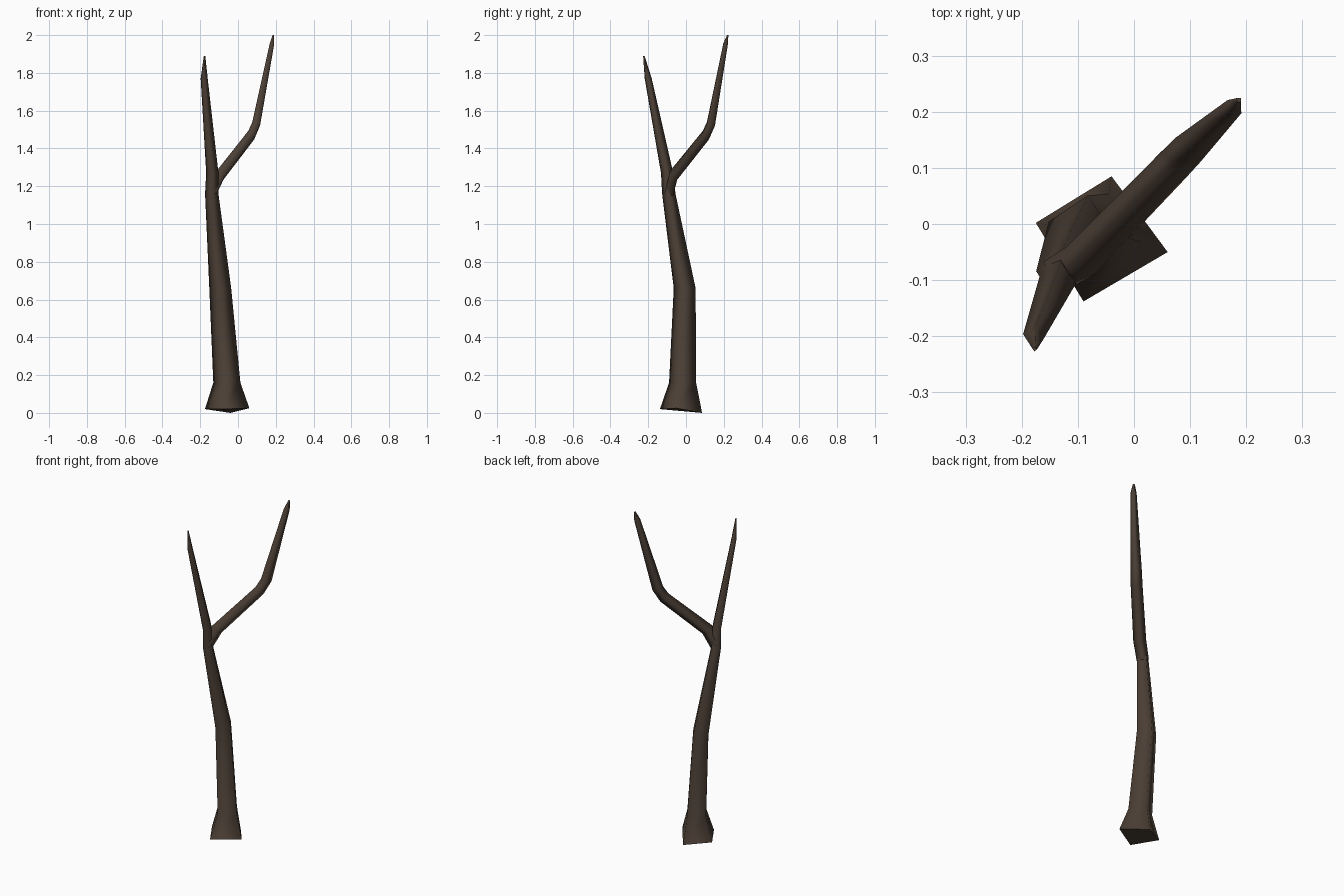
import bpy, bmesh, math
from mathutils import Vector

if "Cube" in bpy.data.objects:
    bpy.data.objects.remove(bpy.data.objects["Cube"])

bark = bpy.data.materials.new("dark brown bark")
bark.diffuse_color = (0.072, 0.05, 0.036, 1)
bark.use_nodes = True
bark.node_tree.nodes["Principled BSDF"].inputs["Base Color"].default_value = bark.diffuse_color


def limb(name, rings):
    """Skin a list of four-cornered rings into one smooth limb with flat ends."""
    bm = bmesh.new()
    loops = [[bm.verts.new(p) for p in ring] for ring in rings]
    for a, b in zip(loops, loops[1:]):
        for i in range(4):
            j = (i + 1) % 4
            bm.faces.new((a[i], a[j], b[j], b[i])).smooth = True
    for cap in (loops[0][::-1], loops[-1]):
        face = bm.faces.new(cap)
        for e in face.edges:
            e.smooth = False
    bmesh.ops.recalc_face_normals(bm, faces=bm.faces[:])
    mesh = bpy.data.meshes.new(name)
    bm.to_mesh(mesh)
    bm.free()
    mesh.materials.append(bark)
    obj = bpy.data.objects.new(name, mesh)
    bpy.context.collection.objects.link(obj)
    return obj


def level_ring(x, y, z, r):
    """Horizontal square ring, turned like the foot of the trunk."""
    return [Vector((x + r * math.cos(math.radians(-11 + 90 * k)),
                    y + r * math.sin(math.radians(-11 + 90 * k)), z)) for k in range(4)]


# trunk with flared, uneven foot, running on into the straight left branch
foot = [Vector(p) for p in ((0.06, -0.05, 0.025), (-0.04, 0.085, 0.0),
                            (-0.175, 0.002, 0.02), (-0.09, -0.138, 0.02))]
trunk = [(-0.059, -0.018, 0.16, 0.073), (-0.094, -0.007, 0.66, 0.059),
         (-0.139, -0.091, 1.16, 0.036), (-0.136, -0.1, 1.27, 0.033),
         (-0.179, -0.2, 1.77, 0.019), (-0.177, -0.223, 1.89, 0.004)]
limb("trunk", [foot] + [level_ring(*t) for t in trunk])

# bent side branch, rings square to its path
path = [((-0.137, -0.09, 1.165), 0.033), ((-0.095, -0.065, 1.258), 0.035),
        ((0.07, 0.105, 1.47), 0.032), ((0.096, 0.132, 1.53), 0.031),
        ((0.179, 0.209, 1.95), 0.017), ((0.187, 0.221, 2.0), 0.005)]
pts = [Vector(p) for p, r in path]
side = Vector((0.72, -0.69, 0)).normalized()
rings = []
for i, (p, r) in enumerate(path):
    t = (pts[min(i + 1, len(pts) - 1)] - pts[max(i - 1, 0)]).normalized()
    up = t.cross(side).normalized()
    s = up.cross(t)
    rings.append([pts[i] + s * r, pts[i] + up * r, pts[i] - s * r, pts[i] - up * r])
limb("side_branch", rings)
